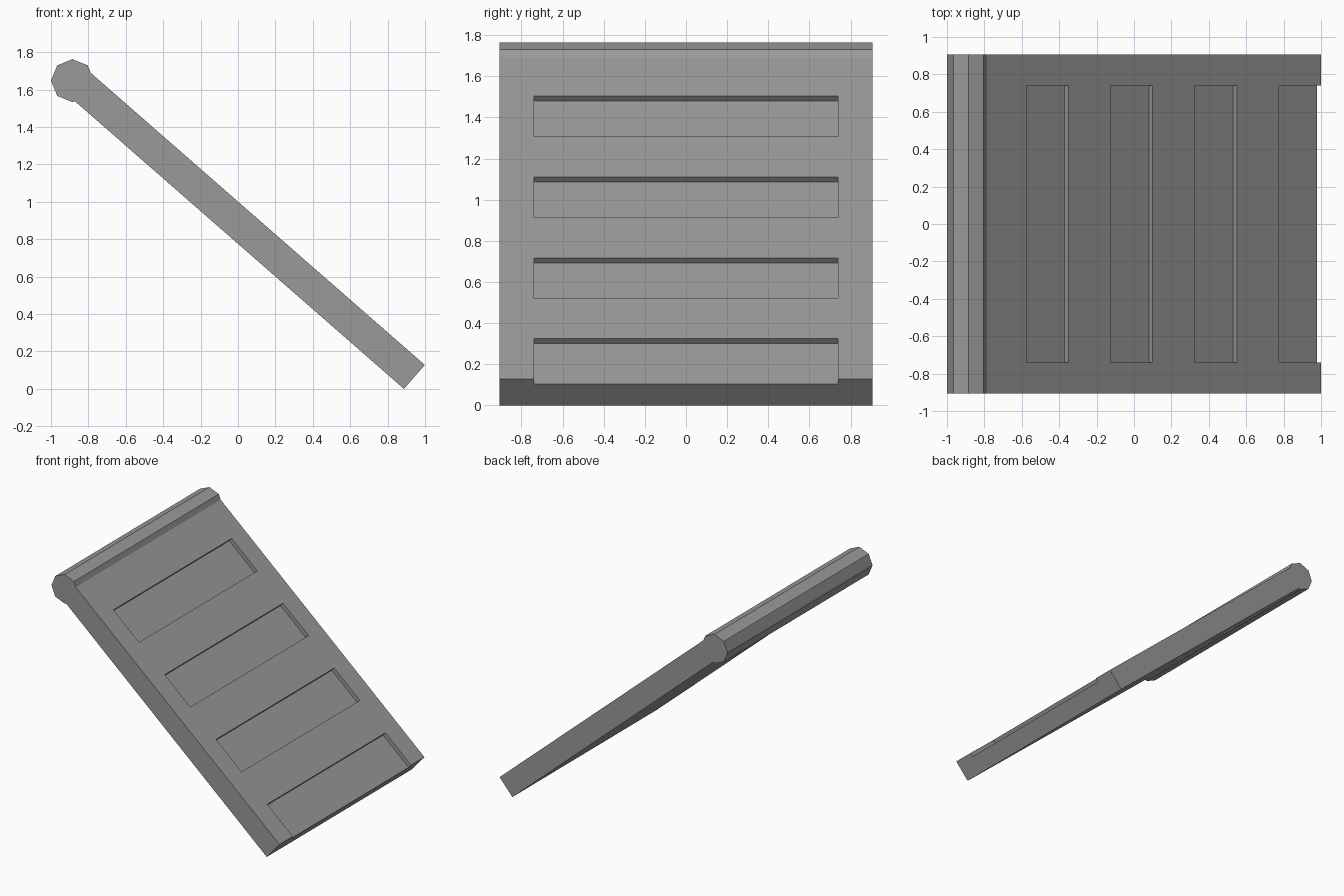
import bpy, bmesh
from math import atan2, hypot, radians
from mathutils import Matrix, Vector

if "Cube" in bpy.data.objects:
    bpy.data.objects.remove(bpy.data.objects["Cube"])

WIDTH, THICK, DEPTH = 1.814, 0.17, 0.032
ROLLER = Vector((-0.885, 0, 1.648))  # roller axis
TOP = Vector((-0.885, 0, 1.662))     # middle of the upper end of the board
END = Vector((0.943, 0, 0.064))      # middle of the lower end
SLOT, STEP, SLOT_W = 0.298, 0.597, 1.48

length = hypot(END.x - TOP.x, END.z - TOP.z)
angle = atan2(TOP.z - END.z, END.x - TOP.x)
slope = Matrix.Translation(END) @ Matrix.Rotation(angle, 4, 'Y')

dark_grey = bpy.data.materials.new("dark_grey")
dark_grey.diffuse_color = (0.32, 0.32, 0.32, 1)
dark_grey.use_nodes = True
dark_grey.node_tree.nodes["Principled BSDF"].inputs["Base Color"].default_value = dark_grey.diffuse_color


def add_box(bm, x0, x1, width, z0, z1):
    m = (Matrix.Translation(((x0 + x1) / 2, 0, (z0 + z1) / 2))
         @ Matrix.Diagonal((x1 - x0, width, z1 - z0, 1)))
    bmesh.ops.create_cube(bm, size=1, matrix=m)


def make_object(name, bm, matrix):
    bm.transform(matrix)
    mesh = bpy.data.meshes.new(name)
    bm.to_mesh(mesh)
    bm.free()
    mesh.materials.append(dark_grey)
    ob = bpy.data.objects.new(name, mesh)
    bpy.context.collection.objects.link(ob)
    return ob


# sloping board, running from the roller axis down to the ground
bm = bmesh.new()
add_box(bm, -length, 0, WIDTH, -THICK / 2, THICK / 2)
board = make_object("ramp_board", bm, slope)

# four shallow recesses; the lowest one is open at the end of the board
bm = bmesh.new()
for i in range(4):
    near = 0.1 if i == 0 else -i * STEP
    add_box(bm, -i * STEP - SLOT, near, SLOT_W, THICK / 2 - DEPTH, THICK / 2 + 0.1)
cutter = make_object("recess_cutter", bm, slope)
cutter.hide_render = True

mod = board.modifiers.new("recesses", 'BOOLEAN')
mod.operation = 'DIFFERENCE'
mod.solver = 'EXACT'
mod.object = cutter
bpy.context.view_layer.update()
cut_mesh = bpy.data.meshes.new_from_object(
    board.evaluated_get(bpy.context.evaluated_depsgraph_get()))
board.modifiers.clear()
board.data = cut_mesh
bpy.data.objects.remove(cutter)

# eight-sided roller along the upper edge
bm = bmesh.new()
bmesh.ops.create_cone(bm, cap_ends=True, segments=8, radius1=0.115, radius2=0.115, depth=WIDTH)
make_object("top_roller", bm, Matrix.Translation(ROLLER) @ Matrix.Rotation(radians(90), 4, 'X'))
